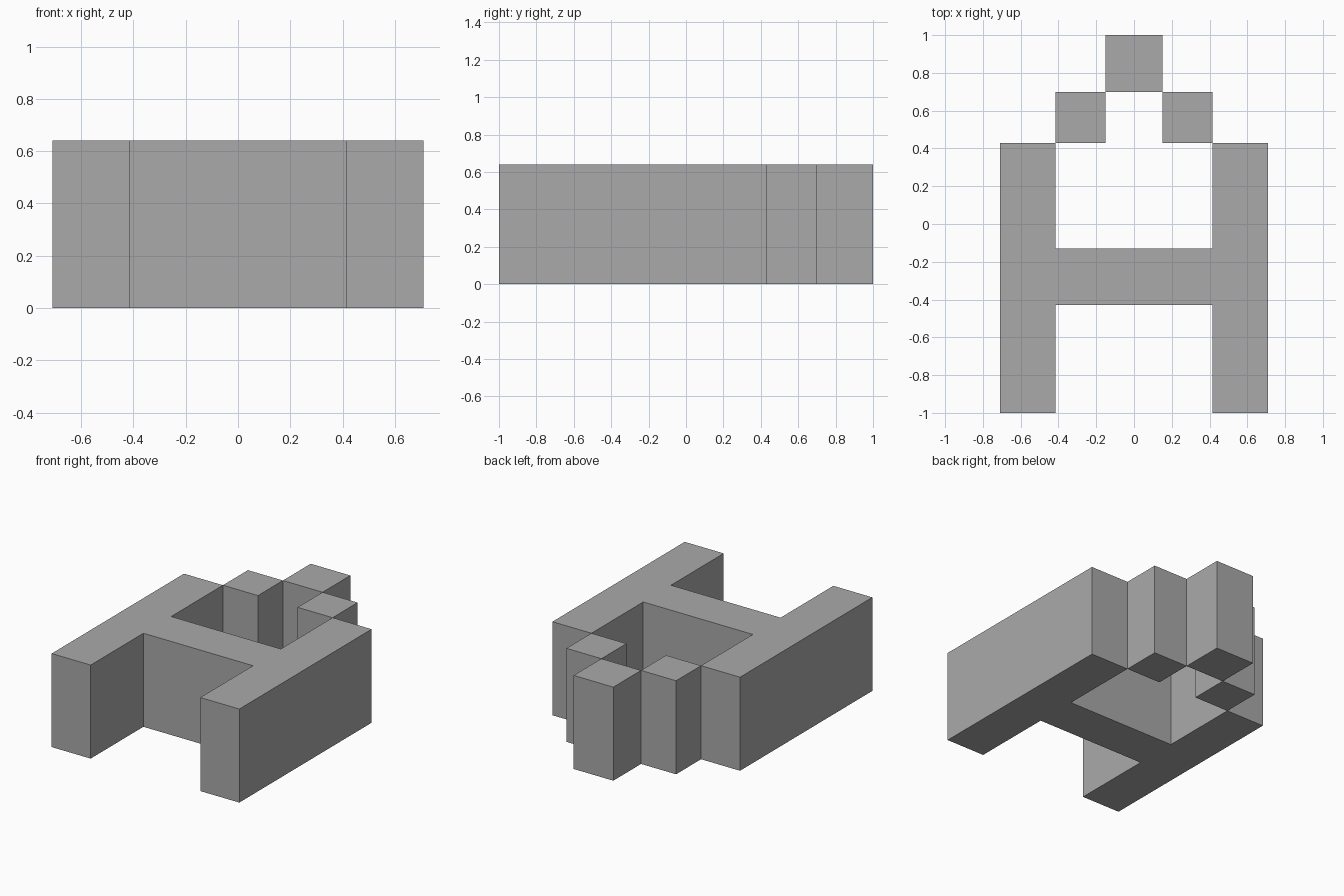
import bpy
import bmesh

HEIGHT = 0.64
OUTER, INNER, TIP = 0.71, 0.415, 0.15   # half widths of the plan steps
FRONT, BACK = -1.0, 0.43                # ends of the side walls
BAR_FRONT, BAR_BACK = -0.43, -0.13      # cross wall

if "Cube" in bpy.data.objects:
    bpy.data.objects.remove(bpy.data.objects["Cube"], do_unlink=True)

grey = bpy.data.materials.new("plain_grey")
grey.use_nodes = True
colour = (0.4, 0.4, 0.4, 1)
grey.diffuse_color = colour
grey.node_tree.nodes["Principled BSDF"].inputs["Base Color"].default_value = colour


def prism(name, outline):
    """Extrude a flat plan outline up to the common height."""
    bm = bmesh.new()
    base = bm.faces.new([bm.verts.new((x, y, 0)) for x, y in outline])
    top = bmesh.ops.extrude_face_region(bm, geom=[base], use_keep_orig=True)["geom"]
    bmesh.ops.translate(bm, vec=(0, 0, HEIGHT),
                        verts=[v for v in top if isinstance(v, bmesh.types.BMVert)])
    bmesh.ops.recalc_face_normals(bm, faces=bm.faces)
    mesh = bpy.data.meshes.new(name)
    bm.to_mesh(mesh)
    bm.free()
    mesh.materials.append(grey)
    obj = bpy.data.objects.new(name, mesh)
    bpy.context.collection.objects.link(obj)
    return obj


def block(name, x0, x1, y0, y1):
    return prism(name, [(x0, y0), (x1, y0), (x1, y1), (x0, y1)])


# Two side walls joined by the cross wall, as one seamless solid
half = [(INNER, BAR_FRONT), (INNER, FRONT), (OUTER, FRONT),
        (OUTER, BACK), (INNER, BACK), (INNER, BAR_BACK)]
prism("wall_frame", half + [(-x, y) for x, y in reversed(half)])

# Stepped blocks closing in towards the back
block("left_step_block", TIP, INNER, BACK, 0.7)
block("right_step_block", -INNER, -TIP, BACK, 0.7)
block("back_block", -TIP, TIP, 0.7, 1.0)
